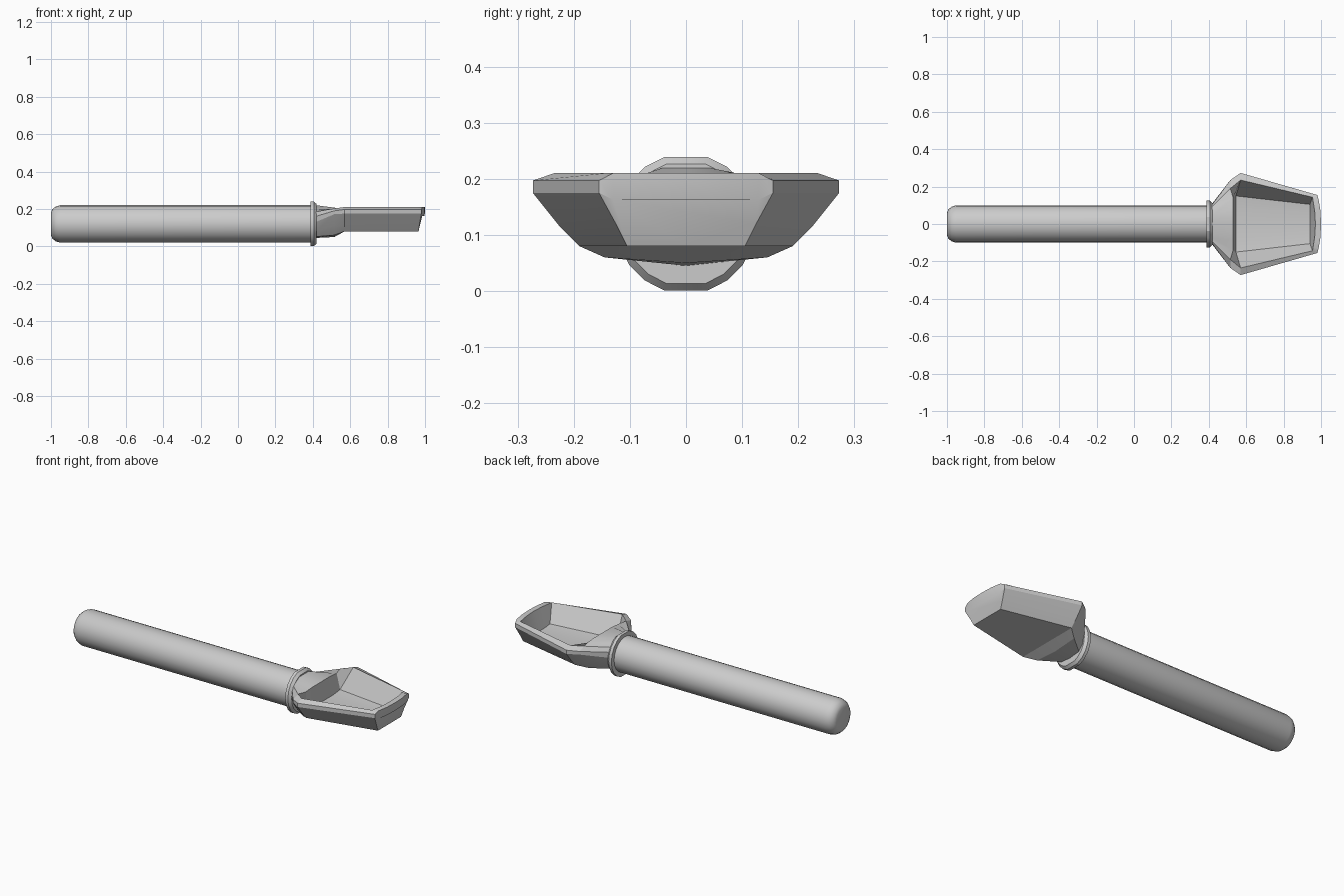
import bpy, bmesh, math

old = bpy.data.objects.get("Cube")
if old:
    bpy.data.objects.remove(old)

grey = bpy.data.materials.new("plain grey")
grey.use_nodes = True
grey.diffuse_color = (0.6, 0.6, 0.6, 1)
grey.node_tree.nodes["Principled BSDF"].inputs["Base Color"].default_value = (0.6, 0.6, 0.6, 1)

AXIS_Z = 0.12


def loft(name, loops, smooth):
    """Skin closed loops of equal length and cap both ends."""
    bm = bmesh.new()
    rows = [[bm.verts.new(p) for p in loop] for loop in loops]
    for a, b in zip(rows, rows[1:]):
        for i in range(len(a)):
            j = (i + 1) % len(a)
            bm.faces.new((a[i], a[j], b[j], b[i]))
    bm.faces.new(rows[0])
    bm.faces.new(rows[-1])
    bmesh.ops.remove_doubles(bm, verts=bm.verts, dist=0.0005)
    bmesh.ops.recalc_face_normals(bm, faces=bm.faces)
    mesh = bpy.data.meshes.new(name)
    bm.to_mesh(mesh)
    bm.free()
    obj = bpy.data.objects.new(name, mesh)
    bpy.context.collection.objects.link(obj)
    mesh.materials.append(grey)
    bpy.ops.object.select_all(action='DESELECT')
    obj.select_set(True)
    bpy.context.view_layer.objects.active = obj
    bpy.ops.object.shade_smooth_by_angle(angle=math.radians(smooth))
    return obj


def ring(x, r, angles):
    return [(x, r * math.cos(a), AXIS_Z + r * math.sin(a)) for a in angles]


# Round handle with a softened butt end
round_angles = [math.radians(18 * i) for i in range(20)]
handle = [(-1, .06), (-.993, .078), (-.975, .093), (-.95, .1), (.41, .1)]
loft("handle", [ring(x, r, round_angles) for x, r in handle], 35)

# Collar, flattened at top and bottom, chamfered towards the scoop
collar_angles = [a for i, a in enumerate(round_angles) if i not in (5, 15)]
collar = [(.388, .125), (.405, .125), (.42, .112), (.42, .09)]
loft("collar", [ring(x, r, collar_angles) for x, r in collar], 25)


# Scoop: half sections from top centre, over the rim, to bottom centre
def at(x, *pts):
    return [(x, y, z) for y, z in pts]


def full(half):
    return half + [(x, -y, z) for x, y, z in half[-2:0:-1]]


neck_root = at(.415, (0, .22), (.04, .22), (.075, .2), (.09, .185), (.1, .16),
               (.105, .13), (.09, .08), (.065, .052), (0, .045))
neck_top = at(.53, (0, .205), (.085, .205), (.14, .2))
neck_outer = at(.515, (.19, .203), (.235, .19), (.235, .172),
                (.19, .11), (.145, .06), (0, .05))
floor_back = at(.545, (0, .1), (.09, .1), (.15, .107))
shoulder = at(.57, (.235, .21), (.273, .197), (.273, .175),
              (.225, .115), (.19, .08), (0, .08))
floor_front = at(.94, (0, .1), (.06, .1), (.105, .105))
toe = [(.955, .143, .21), (.98, .155, .197), (.98, .155, .175),
       (.97, .125, .12), (.965, .105, .08), (.965, 0, .08)]
lip_inner = [(.97, 0, .21), (.966, .07, .21), (.957, .125, .21)]
lip_outer = [(1, 0, .21), (.997, .07, .21), (.987, .13, .21)]
lip_lower = [(.998, 0, .163), (.995, .07, .163), (.985, .13, .163)]

loft("scoop", [full(h) for h in (
    neck_root,
    neck_top + neck_outer,
    floor_back + shoulder,
    floor_front + toe,
    lip_inner + toe,
    lip_outer + [toe[1]] + toe[1:],
    lip_lower + [toe[2]] * 2 + toe[2:],
)], 20)
